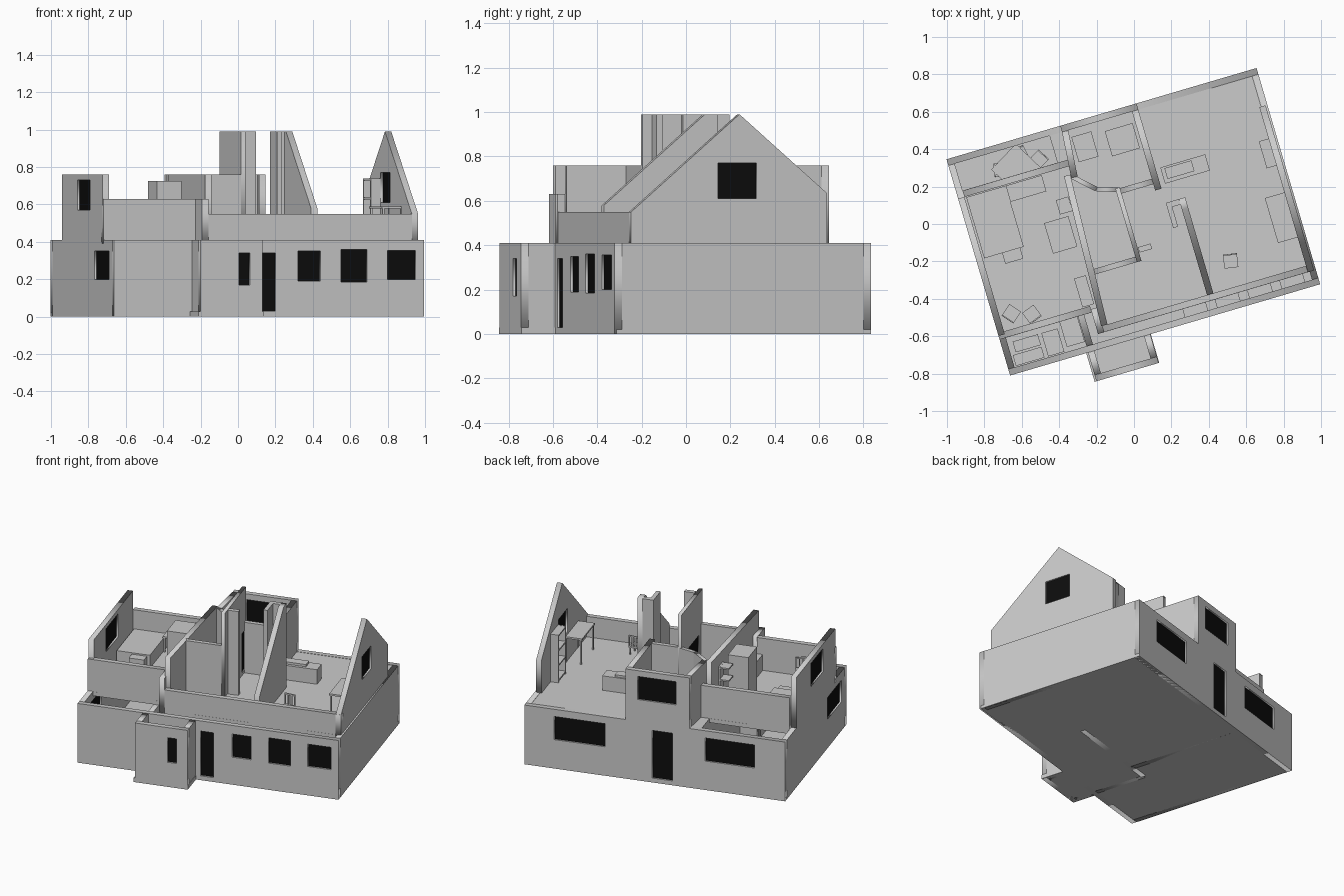
import bpy, math
from mathutils import Matrix, Vector

if "Cube" in bpy.data.objects:
    bpy.data.objects.remove(bpy.data.objects["Cube"])

# The plan is drawn square in (u, v), then turned on the site
SITE = Matrix.Rotation(math.radians(16.4), 4, 'Z')
Z1 = 0.41          # top of ground floor walls / upper floor level
T = 0.035          # wall thickness
dark = bpy.data.materials.new("dark_glass")
dark.diffuse_color = (0.004, 0.004, 0.004, 1)
dark.use_nodes = True
dark.node_tree.nodes["Principled BSDF"].inputs["Base Color"].default_value = dark.diffuse_color


def box(name, u0, u1, v0, v1, z0, z1, M=None, mat=None):
    vs = [(u, v, z) for z in (z0, z1) for u, v in ((u0, v0), (u1, v0), (u1, v1), (u0, v1))]
    fs = [(3, 2, 1, 0), (4, 5, 6, 7)] + [(i, (i + 1) % 4, (i + 1) % 4 + 4, i + 4) for i in range(4)]
    me = bpy.data.meshes.new(name)
    me.from_pydata(vs, [], fs)
    ob = bpy.data.objects.new(name, me)
    bpy.context.collection.objects.link(ob)
    ob.matrix_world = SITE @ (M or Matrix())
    if mat:
        me.materials.append(mat)
    return ob


def wall(name, a, b, z0=0.0, z1=Z1, holes=(), profile=None, t=T):
    """Upright wall on centre line a-b; holes are (s0, s1, z0, z1) measured along u or v."""
    a, b = Vector((*a, 0)), Vector((*b, 0))
    d = (b - a).normalized()
    L = (b - a).length
    axis = 0 if abs(d.x) > abs(d.y) else 1
    cu = bpy.data.curves.new(name, 'CURVE')
    cu.dimensions, cu.fill_mode, cu.extrude = '2D', 'BOTH', t / 2

    def loop(pts):
        sp = cu.splines.new('POLY')
        sp.points.add(len(pts) - 1)
        for p, (s, z) in zip(sp.points, pts):
            p.co = (s, z, 0, 1)
        sp.use_cyclic_u = True

    if profile:
        loop([(s - a[axis], z) for s, z in profile])
    else:
        loop([(0, z0), (L, z0), (L, z1), (0, z1)])
    n = d.cross(Vector((0, 0, 1)))
    M = Matrix((d, (0, 0, 1), n)).transposed().to_4x4()
    M.translation = a
    for i, (s0, s1, h0, h1) in enumerate(holes):
        s0, s1 = s0 - a[axis], s1 - a[axis]
        loop([(s0, h0), (s0, h1), (s1, h1), (s1, h0)])
        box(f"{name}_pane_{i}", s0, s1, h0, h1, -0.006, 0.006, M, dark)
    tmp = bpy.data.objects.new(name, cu)
    bpy.context.collection.objects.link(tmp)
    dg = bpy.context.evaluated_depsgraph_get()
    me = bpy.data.meshes.new_from_object(tmp.evaluated_get(dg))
    bpy.data.objects.remove(tmp)
    ob = bpy.data.objects.new(name, me)
    bpy.context.collection.objects.link(ob)
    ob.matrix_world = SITE @ M


def place(u, v, deg, z):
    return Matrix.Translation((u, v, z)) @ Matrix.Rotation(math.radians(deg), 4, 'Z')


def table(name, u, v, w, d, h, z, deg=0, top=0.012, leg=0.01):
    M = place(u, v, deg, z)
    w, d = w / 2, d / 2
    box(name + "_top", -w, w, -d, d, h - top, h, M)
    for i, (sx, sy) in enumerate(((-1, -1), (1, -1), (1, 1), (-1, 1))):
        x, y = sx * (w - leg), sy * (d - leg)
        box(f"{name}_leg_{i}", x - leg / 2, x + leg / 2, y - leg / 2, y + leg / 2, 0, h - top, M)


def chair(name, u, v, deg, z):
    table(name, u, v, 0.075, 0.075, 0.06, z, deg, 0.01, 0.008)
    M = place(u, v, deg, z)
    for i in range(4):
        x = -0.033 + i * 0.022
        box(f"{name}_slat_{i}", x - 0.004, x + 0.004, 0.03, 0.037, 0.06, 0.125, M)
    box(name + "_rail", -0.037, 0.037, 0.03, 0.037, 0.125, 0.135, M)


U, B, F, h = 0.864, 0.615, -0.59, T / 2
# Ground slab and outer walls
box("ground_slab", -U, U, F + 0.01, B, 0, 0.02)
box("porch_slab", -0.44, -0.08, -0.75, F + 0.01, 0, 0.028)
wall("back_wall", (-U, B - h), (U, B - h), holes=[
    (-0.66, -0.334, 0.2, 0.36), (-0.116, 0.017, 0.03, 0.36), (0.33, 0.666, 0.2, 0.36)])
wall("right_wall", (U - h, F + T), (U - h, B - T))
wall("left_wall", (-U + h, F + T), (-U + h, B - T), holes=[(-0.49, -0.22, 0.2, 0.35)])
wall("front_wall", (-U, F + h), (U, F + h), holes=[
    (-0.33, -0.22, 0.03, 0.34), (-0.05, 0.035, 0.03, 0.34), (0.16, 0.285, 0.19, 0.35),
    (0.40, 0.545, 0.185, 0.36), (0.66, 0.816, 0.2, 0.355)])
wall("porch_front", (-0.43, -0.75 + h), (-0.083, -0.75 + h), holes=[(-0.215, -0.155, 0.17, 0.34)])
for n, u in (("porch_left", -0.43 + h), ("porch_right", -0.083 - h)):
    wall(n, (u, -0.715), (u, F))

# Ground floor partitions
wall("lower_partition", (-0.41, F + T), (-0.41, -0.2), z1=0.38)
wall("lower_hall_wall", (-0.28, -0.2), (-0.28, B - T), z1=0.38)
wall("lower_cross_wall", (-0.41, -0.2), (0.28, -0.2), z1=0.38)

# Upper floor
box("upper_floor_left", -U + T, -0.30, -0.39, 0.43, 0.38, Z1 - 0.002)
box("upper_floor_right", -0.30, U - T, -0.51, B - T, 0.38, Z1 - 0.002)
box("landing_floor", -0.35, -0.30, -0.51, -0.39, 0.38, Z1 - 0.002)


def roof(v):
    return 0.99 - 0.865 * abs(v)


# Knee walls and gables
wall("knee_front_left", (-U, -0.372), (-0.35, -0.372), 0.39, 0.63)
wall("knee_back_left", (-U + T, 0.412), (-0.225, 0.412), 0.39, 0.63)
wall("knee_front_right", (-0.35, -0.492), (U - 0.01, -0.492), 0.39, 0.55)
wall("left_gable", (-U + h, -0.37), (-U + h, 0.395), 0.39, 0.76, holes=[(-0.13, 0.106, 0.57, 0.73)])
wall("right_gable", (U - 0.01 - h, -0.51), (U - 0.01 - h, 0.41), holes=[(-0.10, 0.08, 0.61, 0.77)],
     profile=[(-0.51, 0.39), (0.41, 0.39), (0.41, roof(0.41)), (0, 0.99), (-0.51, roof(0.51))])

# Upper partitions
wall("bedroom_wall", (-0.305, -0.475), (-0.27, 0.35), 0.39, 0.76)
wall("stub_corner", (-0.333, -0.51), (-0.333, -0.372), 0.39, 0.63)
wall("stair_front_wall", (-0.285, -0.185), (-0.035, -0.185), Z1, 0.76, t=0.03)
wall("stair_side_wall", (-0.03, -0.2), (-0.03, 0.21), Z1, 0.99, t=0.025,
     holes=[(-0.13, 0.07, 0.43, 0.70), (0.13, 0.19, 0.43, 0.70)])
box("stair_stub", -0.015, 0.055, -0.155, -0.125, Z1, 0.99)
wall("sloped_wall", (0.285, -0.475), (0.285, 0.06),
     profile=[(-0.475, Z1), (0.06, Z1), (0.06, 0.99), (0, 0.99), (-0.475, roof(0.475))])
box("chimney_back", 0.195, 0.268, 0.03, 0.06, Z1, 0.99)
box("chimney_side", 0.195, 0.222, -0.08, 0.03, Z1, 0.99)

# Back dormer with bathroom
wall("dormer_back", (-0.23, B - h), (0.195, B - h), Z1, 0.76, holes=[(-0.14, 0.113, 0.56, 0.72)])
wall("dormer_left", (-0.235, 0.33), (-0.213, B - T), 0.39, 0.76)
wall("dormer_right", (0.177, 0.14), (0.177, B - T), Z1, 0.76)
wall("bath_diagonal", (-0.245, 0.335), (-0.14, 0.235), Z1, 0.76, t=0.025)
wall("bath_front_left", (-0.14, 0.235), (-0.03, 0.2), Z1, 0.76, t=0.025)
wall("bath_front_right", (-0.02, 0.19), (0.16, 0.19), Z1, 0.76, t=0.03)
box("bath_tub", -0.01, 0.145, 0.38, 0.52, Z1, 0.49)
box("bath_cabinet", -0.19, -0.08, 0.40, 0.54, Z1, 0.49)

# Bedroom furniture
box("bed", -0.82, -0.60, 0.05, 0.39, Z1, 0.50)
box("bed_bench", -0.72, -0.62, -0.01, 0.05, Z1, 0.49)
box("wardrobe", -0.46, -0.325, -0.03, 0.14, Z1, 0.725)
box("shelf_back", -0.305, -0.295, 0.16, 0.24, Z1, 0.68)
for i in range(4):
    box(f"shelf_board_{i}", -0.365, -0.305, 0.16, 0.24, 0.42 + i * 0.083, 0.43 + i * 0.083)
box("low_cabinet", -0.39, -0.325, -0.35, -0.19, Z1, 0.52)
table("bedroom_desk", -0.50, 0.345, 0.20, 0.09, 0.11, Z1)
chair("bedroom_chair_a", -0.765, -0.275, 130, Z1)
chair("bedroom_chair_b", -0.66, -0.31, 200, Z1)

# Studio furniture
box("sideboard", 0.22, 0.47, 0.16, 0.25, Z1, 0.51)
box("sideboard_top", 0.24, 0.39, 0.18, 0.24, 0.51, 0.525)
table("studio_desk", 0.77, -0.19, 0.12, 0.25, 0.18, Z1)
for i, v in enumerate((0.085, 0.225)):
    box(f"bookcase_side_{i}", 0.765, 0.825, v, v + 0.01, Z1, 0.74)
for i in range(4):
    z = 0.42 + i * 0.103
    box(f"bookcase_shelf_{i}", 0.765, 0.825, 0.095, 0.225, z, z + 0.01)
chair("studio_chair", 0.44, -0.335, -10, Z1)

# Ground floor furniture seen beside the upper floor
table("dining_table", -0.52, 0.46, 0.19, 0.19, 0.14, 0.02, 30)
for i, (u, v, a) in enumerate(((-0.39, 0.475, -60), (-0.48, 0.53, 10), (-0.60, 0.48, 80))):
    chair(f"dining_chair_{i}", u, v, a, 0.02)
for i, (u0, u1, v0, v1, z) in enumerate((
        (-0.82, -0.66, -0.55, -0.49, 0.17), (-0.80, -0.66, -0.48, -0.42, 0.12),
        (-0.64, -0.55, -0.55, -0.42, 0.17), (-0.53, -0.43, -0.53, -0.39, 0.17))):
    box(f"kitchen_unit_{i}", u0, u1, v0, v1, 0.02, z)
for i in range(4):
    box(f"window_counter_{i}", 0.12 + i * 0.18, 0.25 + i * 0.18, -0.555, -0.46, 0.02, 0.16)
